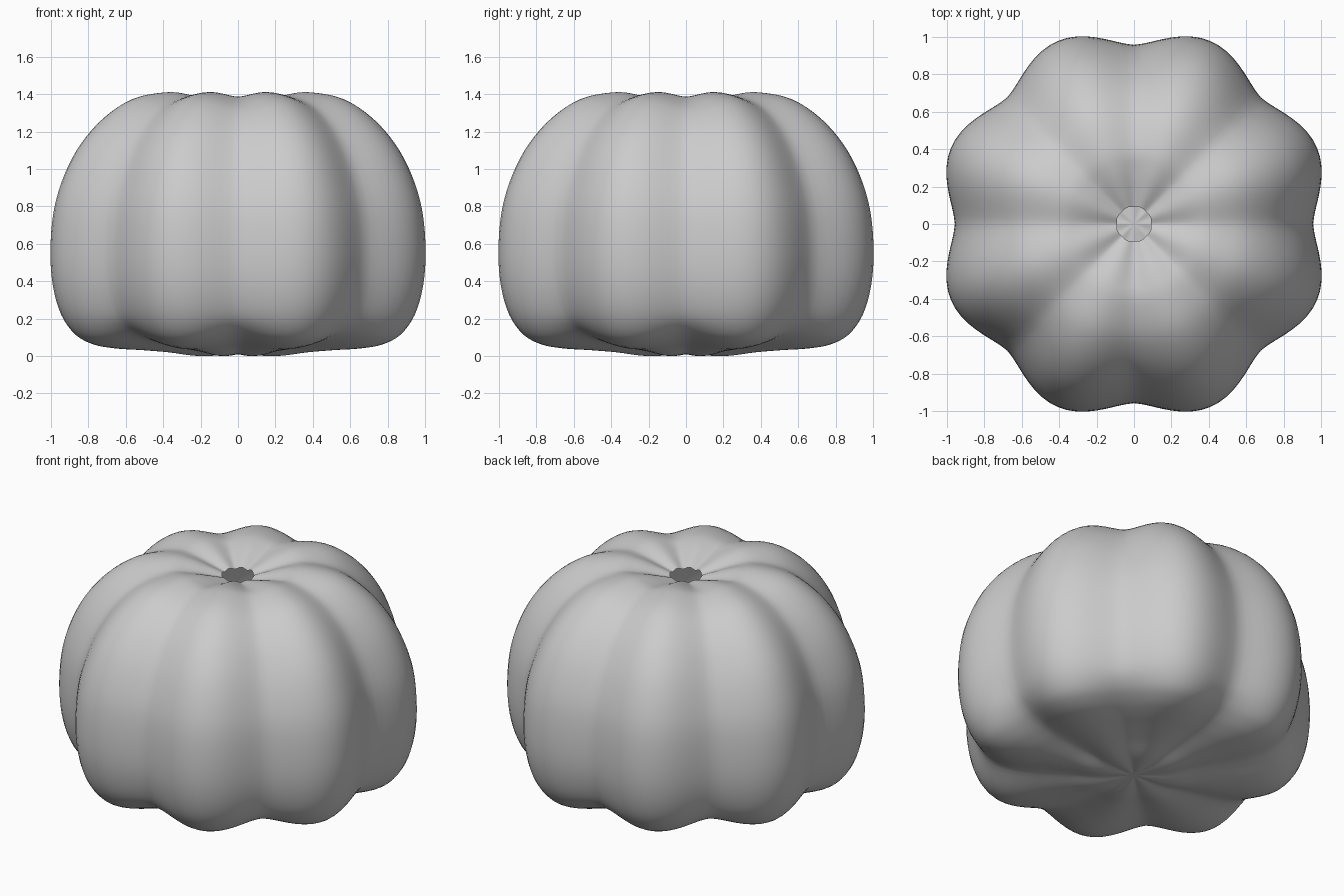
import bpy, bmesh, math
from mathutils import Vector

if "Cube" in bpy.data.objects:
    bpy.data.objects.remove(bpy.data.objects["Cube"])

LOBES = 8
SEGMENTS = LOBES * 16
STEPS = 4

# Profiles (radius, height) from the stem opening down to the base centre
ridge = [(.095, 1.335), (.18, 1.365), (.3, 1.4), (.42, 1.41), (.6, 1.375), (.76, 1.275),
         (.89, 1.135), (.98, .975), (1.04, .785), (1.06, .57), (1.047, .38), (1, .22),
         (.92, .11), (.82, .06), (.7, .04), (.56, .032), (.4, .02), (.22, 0), (0, .01)]
groove = [(.092, 1.325), (.17, 1.345), (.28, 1.372), (.4, 1.385), (.57, 1.335), (.7, 1.24),
          (.8, 1.115), (.88, .965), (.938, .785), (.958, .57), (.945, .38), (.895, .225),
          (.82, .145), (.72, .1), (.61, .075), (.49, .058), (.35, .037), (.2, .012), (0, .01)]


def smooth_path(points):
    """Resample a profile with a Catmull-Rom spline."""
    p = [Vector(q) for q in points]
    p = [2 * p[0] - p[1]] + p + [2 * p[-1] - p[-2]]
    path = []
    for a, b, c, d in zip(p, p[1:], p[2:], p[3:]):
        for i in range(STEPS):
            t = i / STEPS
            path.append(b + (c - a) * t / 2 + (2 * a - 5 * b + 4 * c - d) * t**2 / 2
                        + (3 * b - a - 3 * c + d) * t**3 / 2)
    return path


# Ribbed body: blend between the two profiles around the axis
bm = bmesh.new()
rings = []
for outer, inner in zip(smooth_path(ridge), smooth_path(groove)):
    ring = []
    for s in range(SEGMENTS):
        angle = math.tau * s / SEGMENTS
        bulge = abs(math.sin(angle * LOBES / 2)) ** 1.6
        r, z = inner.lerp(outer, bulge)
        ring.append(bm.verts.new((r * math.cos(angle), r * math.sin(angle), z)))
    rings.append(ring)

for upper, lower in zip(rings, rings[1:]):
    for s in range(SEGMENTS):
        n = (s + 1) % SEGMENTS
        bm.faces.new((upper[s], lower[s], lower[n], upper[n]))

# Closed base, open stem hole
centre = bm.verts.new((0, 0, ridge[-1][1]))
for s in range(SEGMENTS):
    bm.faces.new((rings[-1][s], centre, rings[-1][(s + 1) % SEGMENTS]))

for f in bm.faces:
    f.smooth = True

mesh = bpy.data.meshes.new("pumpkin_body")
bm.to_mesh(mesh)
bm.free()
body = bpy.data.objects.new("pumpkin_body", mesh)
bpy.context.collection.objects.link(body)
